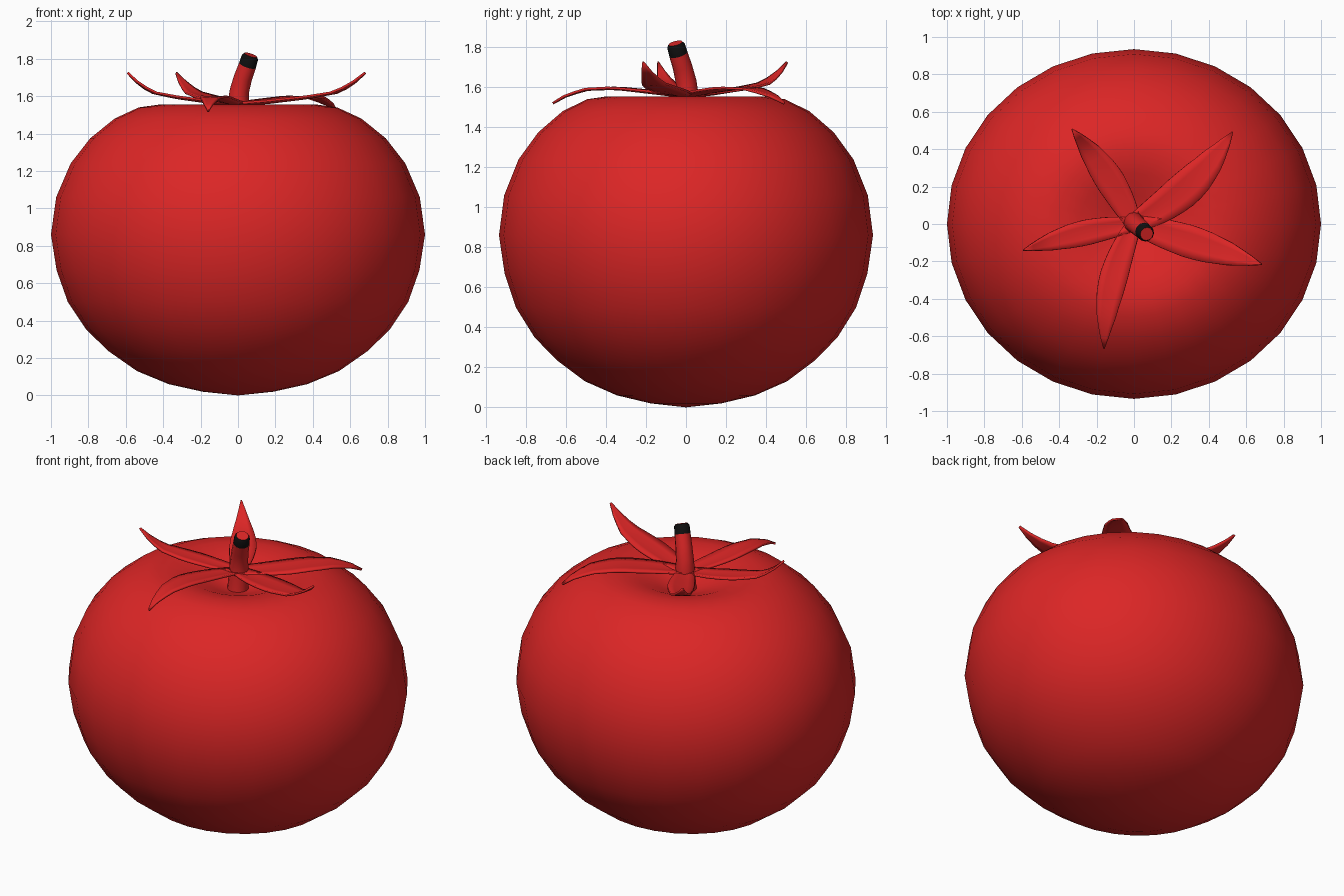
import bpy, bmesh, math
from mathutils import Vector

if "Cube" in bpy.data.objects:
    bpy.data.objects.remove(bpy.data.objects["Cube"])


def material(name, rgb):
    m = bpy.data.materials.new(name)
    m.diffuse_color = (*rgb, 1)
    m.use_nodes = True
    m.node_tree.nodes["Principled BSDF"].inputs["Base Color"].default_value = m.diffuse_color
    return m


RED = material("tomato red", (0.716, 0.019, 0.019))
BLACK = material("stem black", (0.005, 0.005, 0.005))


def finish(bm, name, mats, angle):
    bmesh.ops.recalc_face_normals(bm, faces=bm.faces)
    me = bpy.data.meshes.new(name)
    bm.to_mesh(me)
    bm.free()
    ob = bpy.data.objects.new(name, me)
    bpy.context.collection.objects.link(ob)
    for m in mats:
        me.materials.append(m)
    bpy.ops.object.select_all(action='DESELECT')
    ob.select_set(True)
    bpy.context.view_layer.objects.active = ob
    bpy.ops.object.shade_smooth_by_angle(angle=math.radians(angle))
    return ob


def bridge(bm, a, b):
    n = len(a)
    return [bm.faces.new((a[i], a[(i + 1) % n], b[(i + 1) % n], b[i])) for i in range(n)]


# fruit: slightly oval lathe with a dimple on top
profile = [(0.19, 0.02), (0.37, 0.06), (0.54, 0.13), (0.69, 0.235), (0.81, 0.35),
           (0.91, 0.50), (0.97, 0.67), (1.0, 0.86), (0.972, 1.06), (0.895, 1.24),
           (0.79, 1.375), (0.66, 1.48), (0.53, 1.54), (0.42, 1.555), (0.29, 1.53),
           (0.16, 1.48), (0.07, 1.45)]
N = 28
bm = bmesh.new()
rings = [[bm.verts.new((r * math.cos(2 * math.pi * i / N),
                        0.935 * r * math.sin(2 * math.pi * i / N), z))
          for i in range(N)] for r, z in profile]
for a, b in zip(rings, rings[1:]):
    bridge(bm, a, b)
for ring, z in ((rings[0], 0.0), (rings[-1], 1.44)):
    c = bm.verts.new((0, 0, z))
    for i in range(N):
        bm.faces.new((ring[i], ring[(i + 1) % N], c))
finish(bm, "fruit", [RED], 60)

# stem: bent tapered tube with a black band below the red cut end
path = [(0, 0, 1.44, 0.062), (0, 0.008, 1.55, 0.057), (0.008, 0.0, 1.63, 0.052),
        (0.027, -0.017, 1.70, 0.049), (0.051, -0.038, 1.765, 0.047),
        (0.064, -0.050, 1.808, 0.045), (0.068, -0.053, 1.82, 0.036)]
pts = [Vector(p[:3]) for p in path]
S = 12
bm = bmesh.new()
rings = []
for k, p in enumerate(pts):
    t = (pts[min(k + 1, len(pts) - 1)] - pts[max(k - 1, 0)]).normalized()
    u = Vector((0, 1, 0)).cross(t).normalized()
    v = t.cross(u)
    rings.append([bm.verts.new(p + path[k][3] * (u * math.cos(a) + v * math.sin(a)))
                  for a in (2 * math.pi * i / S for i in range(S))])
for k, (a, b) in enumerate(zip(rings, rings[1:])):
    for f in bridge(bm, a, b):
        f.material_index = 1 if k >= 4 else 0
bm.faces.new(rings[-1])
bm.faces.new(rings[0])
finish(bm, "stem", [RED, BLACK], 50)

# sepals: five curved leaves, three curling up and two drooping
ROWS = 12
UP = [(0, 1.55), (0.25, 1.565), (0.55, 1.59), (0.75, 1.615), (0.88, 1.655), (1, 1.725)]
DOWN = [(0, 1.55), (0.25, 1.57), (0.55, 1.593), (0.75, 1.588), (0.9, 1.56), (1, 1.52)]
WIDTH = [(0, 0.55), (0.2, 0.85), (0.4, 1.0), (0.55, 0.97), (0.75, 0.7), (0.9, 0.35), (1, 0.04)]


def sample(table, t):
    for (t0, a), (t1, b) in zip(table, table[1:]):
        if t <= t1:
            return a + (b - a) * (t - t0) / (t1 - t0)
    return table[-1][1]


def sepal(name, tip, bow, half, heights):
    tip = Vector(tip)
    side = Vector((tip.y, -tip.x)).normalized()
    bm = bmesh.new()
    rows = []
    for k in range(ROWS + 1):
        t = k / ROWS
        c = tip * t + side * bow * 4 * t * (1 - t)
        w = half * sample(WIDTH, t)
        z = sample(heights, t)
        rows.append([bm.verts.new((*(c + side * w * s), z + 0.012 * abs(s) * (1 - t)))
                     for s in (-1, -0.5, 0, 0.5, 1)])
    for a, b in zip(rows, rows[1:]):
        for i in range(4):
            bm.faces.new((a[i], a[i + 1], b[i + 1], b[i]))
    ob = finish(bm, name, [RED], 60)
    mod = ob.modifiers.new("thickness", 'SOLIDIFY')
    mod.thickness = 0.012
    mod.offset = 0


sepal("sepal_right", (0.68, -0.215), 0.0, 0.088, UP)
sepal("sepal_left", (-0.59, -0.14), 0.015, 0.068, UP)
sepal("sepal_back_left", (-0.33, 0.505), 0.02, 0.078, UP)
sepal("sepal_back_right", (0.525, 0.49), 0.05, 0.095, DOWN)
sepal("sepal_front", (-0.16, -0.665), 0.04, 0.075, DOWN)
